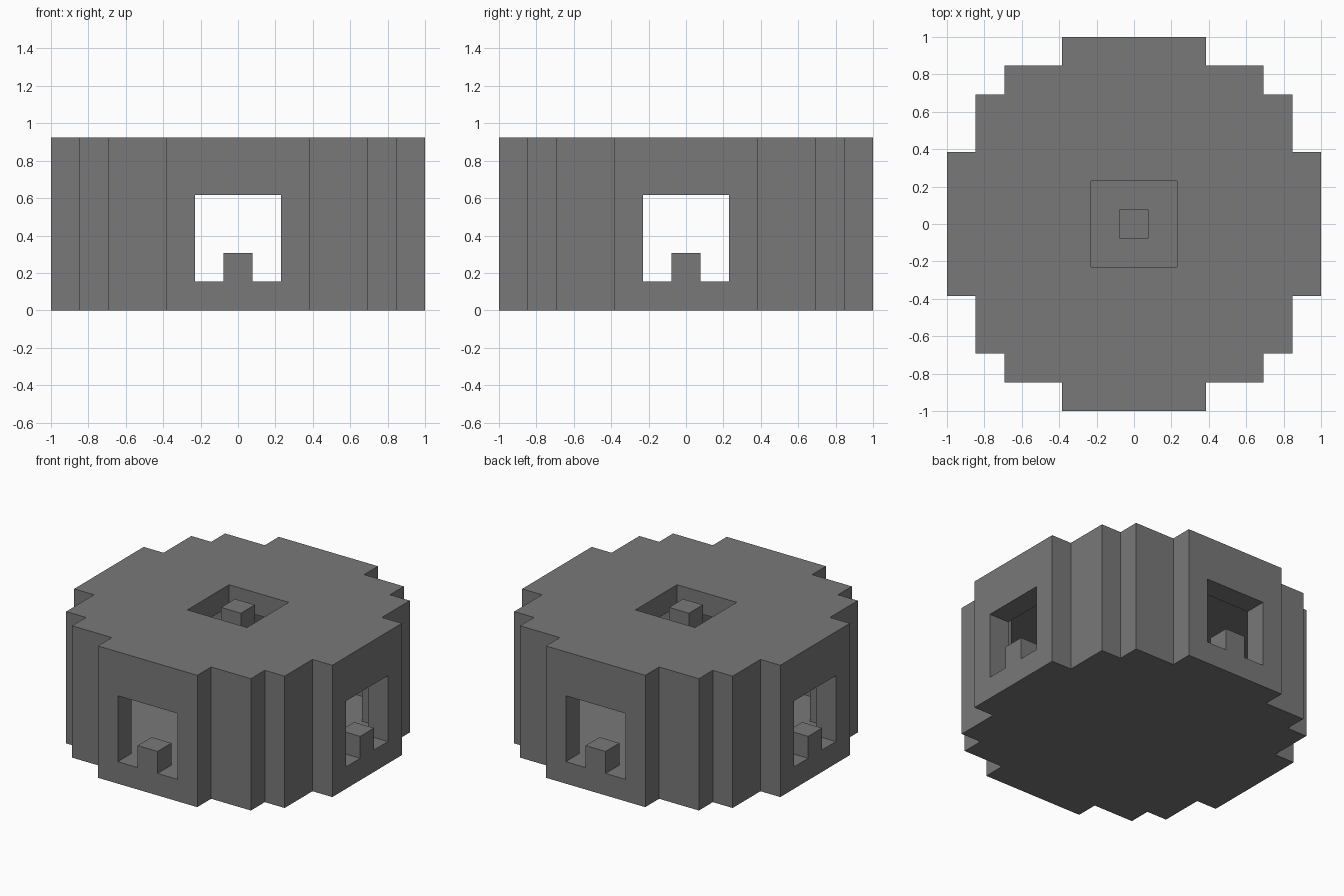
import bpy
import bmesh
from math import pi
from mathutils import Matrix

cube = bpy.data.objects.get("Cube")
if cube:
    bpy.data.objects.remove(cube, do_unlink=True)

U = 1 / 13          # half a building block
HEIGHT = 12

stone = bpy.data.materials.new("grey stone")
stone.use_nodes = True
colour = (0.19, 0.19, 0.19, 1)
stone.diffuse_color = colour
stone.node_tree.nodes["Principled BSDF"].inputs["Base Color"].default_value = colour


def prism(name, points, start, depth, upright=False, turn=0, open_middle=False):
    """Extrude an outline: along z, or along y when upright, then turn about z."""
    bm = bmesh.new()
    place = (lambda a, b: (a, start, b)) if upright else (lambda a, b: (a, b, start))
    face = bm.faces.new([bm.verts.new(place(a, b)) for a, b in points])
    grown = bmesh.ops.extrude_face_region(bm, geom=[face], use_keep_orig=True)
    moved = [g for g in grown["geom"] if isinstance(g, bmesh.types.BMVert)]
    bmesh.ops.translate(bm, verts=moved, vec=(0, depth, 0) if upright else (0, 0, depth))
    bmesh.ops.recalc_face_normals(bm, faces=bm.faces)
    if open_middle:
        seam = [f for f in bm.faces if all(abs(v.co.x) < 0.001 for v in f.verts)]
        bmesh.ops.delete(bm, geom=seam, context="FACES")
    bm.transform(Matrix.Scale(U, 4) @ Matrix.Rotation(turn, 4, "Z"))
    mesh = bpy.data.meshes.new(name)
    bm.to_mesh(mesh)
    bm.free()
    mesh.materials.append(stone)
    obj = bpy.data.objects.new(name, mesh)
    bpy.context.collection.objects.link(obj)
    if open_middle:
        obj.modifiers.new("Mirror", "MIRROR").use_clip = True
    return obj


def box(x0, x1, y0, y1):
    return [(x0, y0), (x1, y0), (x1, y1), (x0, y1)]


# Stepped round outline, right half from back to front
quarter = [(5, 13), (5, 11), (9, 11), (9, 9), (11, 9), (11, 5), (13, 5)]
half = quarter + [(x, -y) for x, y in reversed(quarter)]

# Floor slab
outline = half + [(-x, y) for x, y in reversed(half)]
prism("floor", outline, 0, 2)

# Roof slab with a square opening and a block in its middle
opening = [(0, -13), (0, -3), (3, -3), (3, 3), (0, 3), (0, 13)]
prism("roof", half + opening, HEIGHT - 2, 2, open_middle=True)
prism("roof_block", box(-1, 1, -1, 1), HEIGHT - 2, 2)

# Four window walls, each with a block on the sill, and the corner walls between
arch = [(-5, 2), (-3, 2), (-3, 8), (3, 8), (3, 2), (5, 2), (5, 10), (-5, 10)]
for i, side in enumerate(("front", "left", "back", "right")):
    turn = i * pi / 2
    prism(side + "_window_wall", arch, -13, 2, upright=True, turn=turn)
    prism(side + "_sill_block", box(-1, 1, 2, 4), -13, 2, upright=True, turn=turn)
    prism(side + "_corner_wall_a", box(5, 9, -11, -9), 2, 8, turn=turn)
    prism(side + "_corner_wall_b", box(9, 11, -9, -5), 2, 8, turn=turn)
